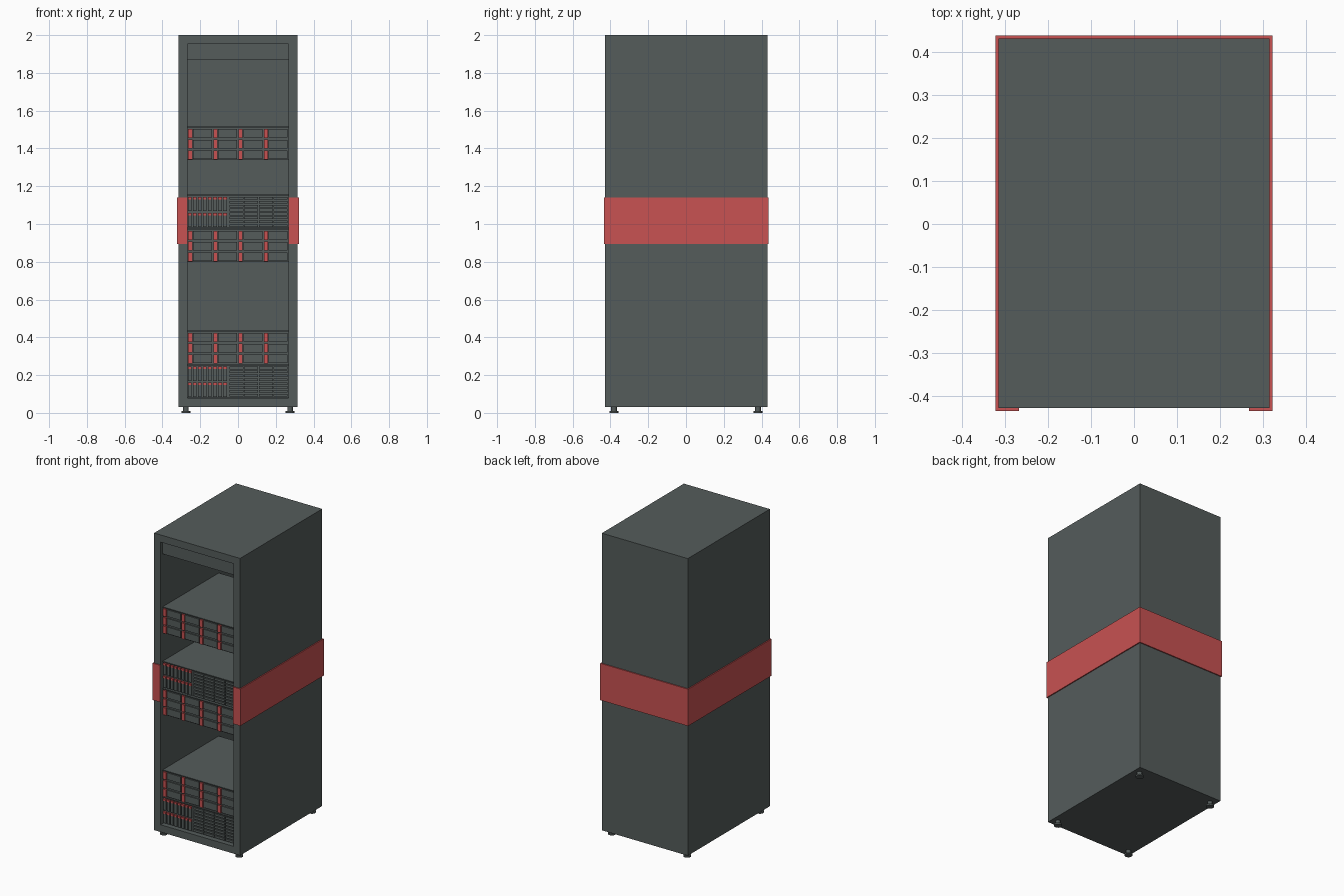
import bpy, bmesh
from mathutils import Matrix, Vector

if "Cube" in bpy.data.objects:
    bpy.data.objects.remove(bpy.data.objects["Cube"])


def material(name, rgb):
    m = bpy.data.materials.new(name)
    m.diffuse_color = (*rgb, 1)
    m.use_nodes = True
    m.node_tree.nodes["Principled BSDF"].inputs["Base Color"].default_value = m.diffuse_color
    return m


GREY = material("slate_grey", (0.090, 0.107, 0.105))
RED = material("signal_red", (0.578, 0.084, 0.084))


def finish(name, bm, mat):
    bmesh.ops.recalc_face_normals(bm, faces=bm.faces)
    me = bpy.data.meshes.new(name)
    bm.to_mesh(me)
    bm.free()
    me.materials.append(mat)
    ob = bpy.data.objects.new(name, me)
    bpy.context.collection.objects.link(ob)
    return ob


def add_box(bm, x, y, z):
    size = Vector((x[1] - x[0], y[1] - y[0], z[1] - z[0]))
    mid = Vector((sum(x), sum(y), sum(z))) / 2
    return bmesh.ops.create_cube(
        bm, size=1, matrix=Matrix.Translation(mid) @ Matrix.Diagonal((*size, 1)))


def boxes(name, mat, parts):
    bm = bmesh.new()
    for p in parts:
        add_box(bm, *p)
    return finish(name, bm, mat)


W, Y0, Y1, Z0 = 0.315, -0.428, 0.431, 0.032   # cabinet outside
IN = W - 0.048                                # half width of the opening
FRONT, BACK = -0.395, 0.18                    # depth range of the rack units

# Cabinet shell: box with an inset front face pushed deep inside
bm = bmesh.new()
add_box(bm, (-W, W), (Y0, Y1), (Z0, 2.0))
front = min(bm.faces, key=lambda f: f.calc_center_median().y)
bmesh.ops.inset_region(bm, faces=[front], thickness=0.048, use_even_offset=True)
inner = bmesh.ops.extrude_discrete_faces(bm, faces=[front])["faces"][0]
bmesh.ops.translate(bm, verts=inner.verts, vec=(0, 0.83, 0))
finish("cabinet_shell", bm, GREY)

# Header panel at the top of the opening
boxes("header_panel", GREY, [((-IN, IN), (Y0 + 0.018, Y0 + 0.04), (1.868, 1.952))])

# Red band wrapped around back, sides and front posts
T = 0.007
half = [(IN, Y0), (IN, Y0 - T), (W + T, Y0 - T), (W + T, Y1 + T)]
inside = [(W, Y1), (W, Y0)]
outline = (half + [(-x, y) for x, y in reversed(half)]
           + [(-x, y) for x, y in reversed(inside)] + inside)
bm = bmesh.new()
face = bm.faces.new([bm.verts.new((x, y, 0.895)) for x, y in outline])
ext = bmesh.ops.extrude_face_region(bm, geom=[face])["geom"]
bmesh.ops.translate(bm, verts=[v for v in ext if isinstance(v, bmesh.types.BMVert)],
                    vec=(0, 0, 0.244))
finish("red_band", bm, RED)

# Levelling feet: stem and disc
bm = bmesh.new()
for x in (-0.276, 0.276):
    for y in (-0.381, 0.381):
        for r, a, b in ((0.015, 0.010, 0.036), (0.024, 0.0, 0.010)):
            bmesh.ops.create_cone(bm, cap_ends=True, segments=16, radius1=r, radius2=r,
                                  depth=b - a, matrix=Matrix.Translation((x, y, (a + b) / 2)))
finish("levelling_feet", bm, GREY)


def drive_unit(i, z):
    """Storage unit: three rows of four drives with red handles."""
    h, cw, rh = 0.178, 2 * IN / 4, 0.057
    boxes(f"drive_chassis_{i}", GREY, [
        ((-IN, IN), (FRONT, BACK), (z, z + h)),
        ((-IN, IN), (FRONT - 0.012, FRONT), (z + h - 0.006, z + h))])
    drives, handles = [], []
    for r in range(3):
        for c in range(4):
            x, zz = -IN + c * cw, z + r * rh
            drives.append(((x + 0.028, x + cw - 0.004), (FRONT - 0.008, FRONT),
                           (zz + 0.006, zz + rh - 0.006)))
            handles.append(((x + 0.003, x + 0.025), (FRONT - 0.012, FRONT),
                            (zz + 0.004, zz + rh - 0.005)))
    boxes(f"drive_bays_{i}", GREY, drives)
    boxes(f"drive_handles_{i}", RED, handles)


def blade_unit(i, z):
    """Blade unit: two rows of eight blades on the left, louvres on the right."""
    h, pitch, rh = 0.177, 0.0265, 0.085
    boxes(f"blade_chassis_{i}", GREY, [
        ((-IN, IN), (FRONT, BACK), (z, z + h)),
        ((-IN, IN), (FRONT - 0.012, FRONT), (z + h - 0.006, z + h))])
    blades, tabs, louvres = [], [], []
    for r in range(2):
        for c in range(8):
            x, zz = -IN + 0.003 + c * pitch, z + r * rh
            blades.append(((x, x + 0.019), (FRONT - 0.009, FRONT), (zz + 0.004, zz + 0.066)))
            tabs.append(((x, x + 0.019), (FRONT - 0.012, FRONT), (zz + 0.066, zz + 0.079)))
    for r in range(8):
        for c in range(4):
            x, zz = -0.045 + c * 0.078, z + 0.005 + r * 0.0207
            louvres.append(((x, x + 0.073), (FRONT - 0.008, FRONT), (zz, zz + 0.014)))
    boxes(f"blades_{i}", GREY, blades)
    boxes(f"blade_tabs_{i}", RED, tabs)
    boxes(f"louvres_{i}", GREY, louvres)


# Rack units, bottom to top
for i, z in enumerate((0.258, 0.798, 1.338)):
    drive_unit(i + 1, z)
for i, z in enumerate((0.081, 0.979)):
    blade_unit(i + 1, z)
